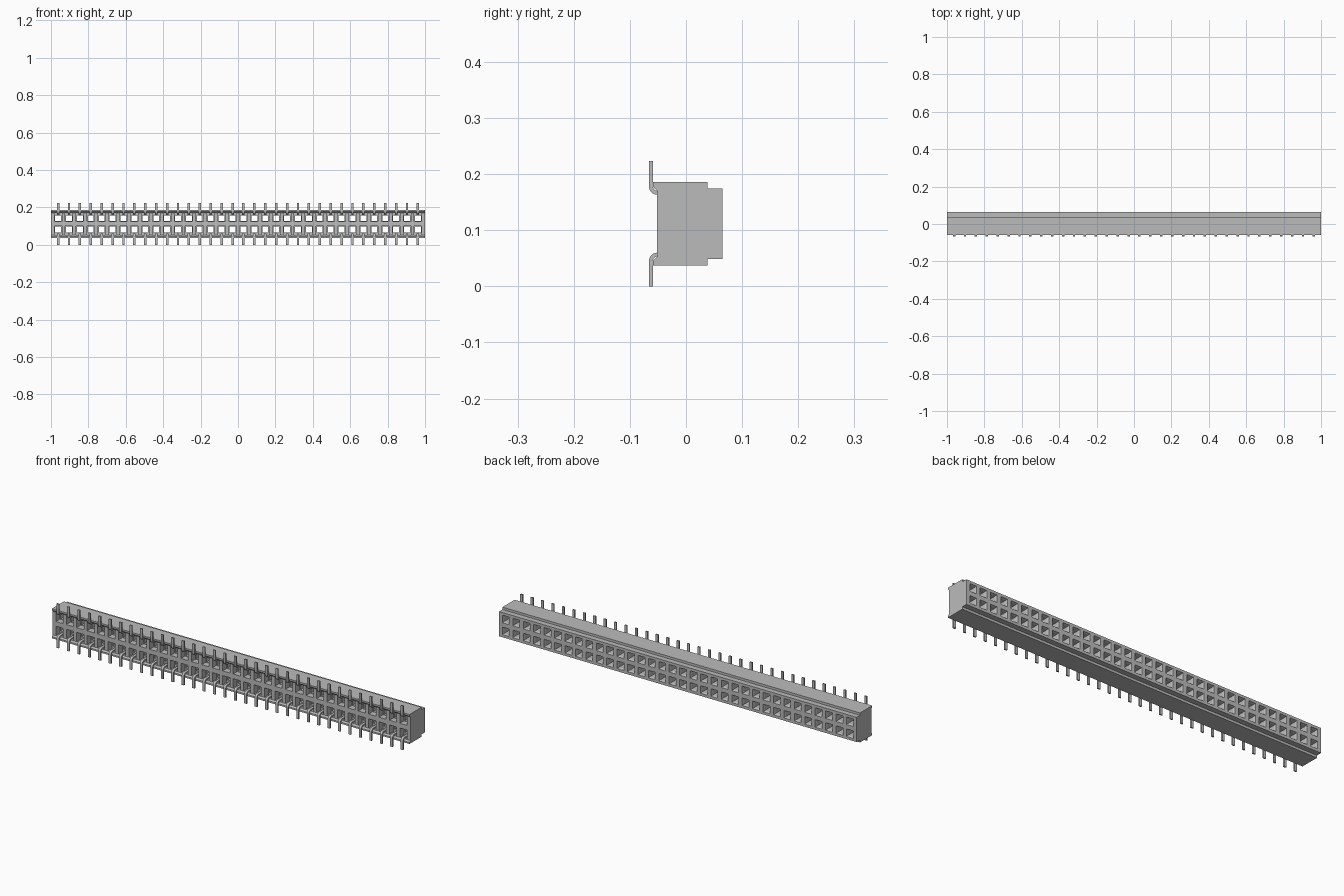
import bpy, bmesh, math

cube = bpy.data.objects.get("Cube")
if cube:
    bpy.data.objects.remove(cube)

COLUMNS = 34
PITCH = 0.0583
MID = 0.1115          # height of the mirror plane between the two rows
ROW = 0.03            # distance of each row from that plane

grey = bpy.data.materials.new("plain grey")
grey.use_nodes = True
colour = (0.5, 0.5, 0.5, 1)
grey.diffuse_color = colour
grey.node_tree.nodes["Principled BSDF"].inputs["Base Color"].default_value = colour


def finish(bm, name):
    bmesh.ops.remove_doubles(bm, verts=bm.verts, dist=0.00001)
    bmesh.ops.recalc_face_normals(bm, faces=bm.faces)
    mesh = bpy.data.meshes.new(name)
    bm.to_mesh(mesh)
    bm.free()
    mesh.materials.append(grey)
    obj = bpy.data.objects.new(name, mesh)
    bpy.context.collection.objects.link(obj)
    return obj


def face(bm, points):
    bm.faces.new([bm.verts.new(p) for p in points])


def rect(x0, x1, h0, h1, y, side):
    """Upright rectangle; heights are measured from the mirror plane."""
    return [(x, y, MID + side * h) for x, h in
            ((x0, h0), (x1, h0), (x1, h1), (x0, h1))]


def bridge(bm, a, b):
    for i in range(4):
        j = (i + 1) % 4
        face(bm, (a[i], a[j], b[j], b[i]))


columns = [(i - (COLUMNS - 1) / 2) * PITCH for i in range(COLUMNS)]

# Housing: upper half of the side profile as (y, height above mirror plane)
half = [(-0.052, 0.0595), (-0.059, 0.0665), (-0.059, 0.0745),
        (0.038, 0.0745), (0.038, 0.0625), (0.065, 0.0625)]
bm = bmesh.new()
for side in (1, -1):
    for (ya, ha), (yb, hb) in zip(half, half[1:]):
        za, zb = MID + side * ha, MID + side * hb
        face(bm, ((-1, ya, za), (1, ya, za), (1, yb, zb), (-1, yb, zb)))
outline = half + [(y, -h) for y, h in reversed(half)]
for x in (-1, 1):
    face(bm, [(x, y, MID + h) for y, h in outline])

# Sockets: nested rectangles from the front pocket to the back funnel
for i, x in enumerate(columns):
    left = -1 if i == 0 else x - PITCH / 2
    right = 1 if i == COLUMNS - 1 else x + PITCH / 2
    for side in (1, -1):
        def hole(w, y):
            return rect(x - w, x + w, ROW - w, ROW + w, y, side)

        def pocket(y):
            return rect(x - 0.02, x + 0.02, 0.012, 0.059, y, side)

        steps = [rect(left, right, 0, half[0][1], -0.052, side),
                 pocket(-0.052), pocket(-0.02),
                 hole(0.0155, -0.02), hole(0.0155, 0.055),
                 hole(0.019, 0.065),
                 rect(left, right, 0, half[-1][1], 0.065, side)]
        for a, b in zip(steps, steps[1:]):
            bridge(bm, a, b)
finish(bm, "socket_housing")

# Pins: a bent strip, from the pocket floor round the bend to the free tip
bend = [math.radians(a) for a in range(0, 91, 15)]


def pin_edge(radius):
    cy, ch = -0.051, 0.0665
    arc = [(cy - radius * math.sin(a), ch - radius * math.cos(a)) for a in bend]
    return [(-0.02, ch - radius)] + arc + [(cy - radius, MID)]


pin_profile = pin_edge(0.015) + pin_edge(0.008)[::-1]
for side, name in ((1, "upper_pins"), (-1, "lower_pins")):
    bm = bmesh.new()
    for x in columns:
        ends = [[(x + dx, y, MID + side * h) for y, h in pin_profile]
                for dx in (-0.0065, 0.0065)]
        for end in ends:
            face(bm, end)
        for k in range(len(pin_profile)):
            face(bm, (ends[0][k - 1], ends[0][k], ends[1][k], ends[1][k - 1]))
    pins = finish(bm, name)
    bpy.ops.object.select_all(action='DESELECT')
    pins.select_set(True)
    bpy.context.view_layer.objects.active = pins
    bpy.ops.object.shade_smooth_by_angle(angle=math.radians(30))
